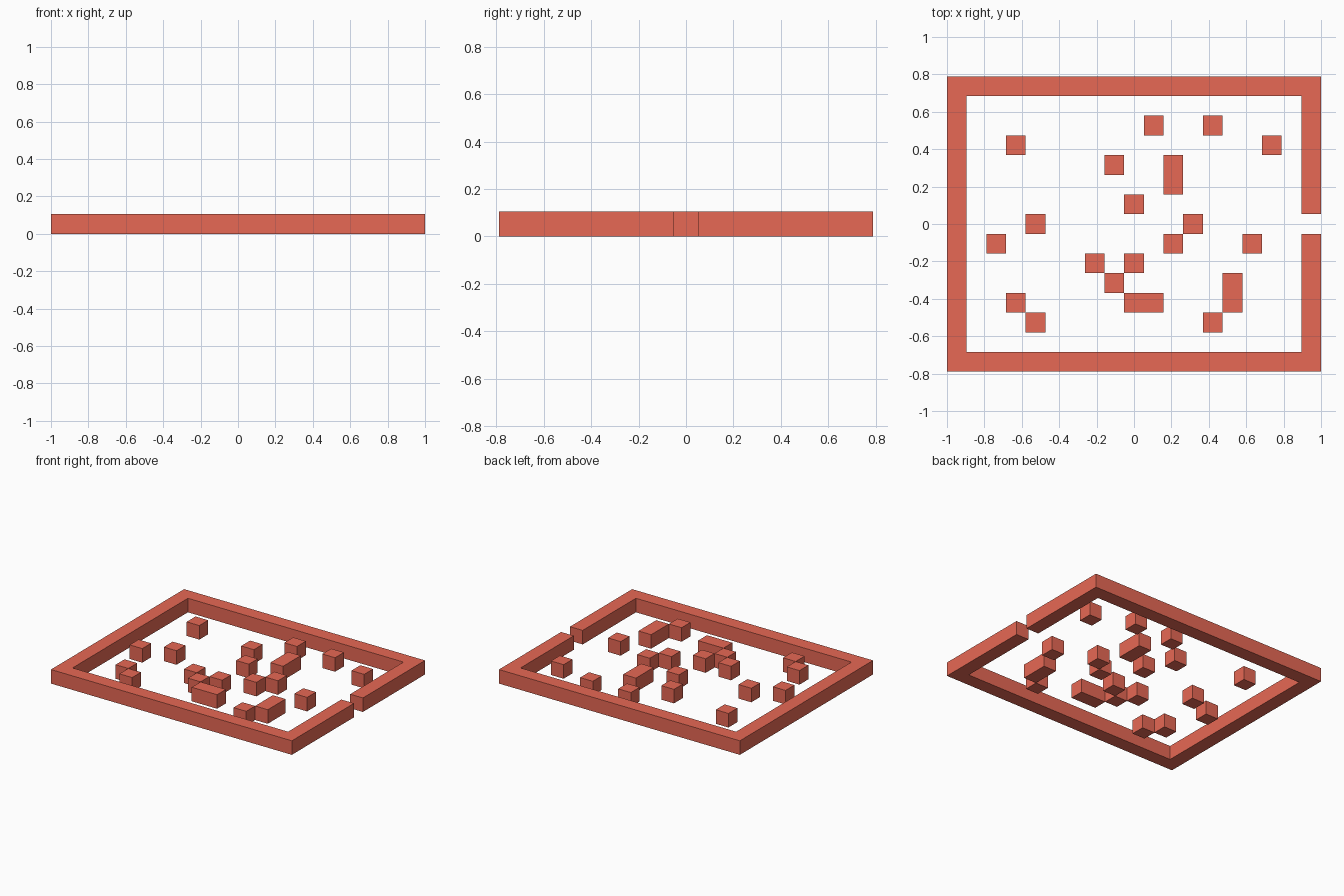
import bpy, bmesh

if "Cube" in bpy.data.objects:
    bpy.data.objects.remove(bpy.data.objects["Cube"])

C = 2 / 19  # grid cell: the maze is 19 x 15 cells, one cell high

red = bpy.data.materials.new("red")
red.diffuse_color = (0.8, 0.14, 0.09, 1)
red.use_nodes = True
red.node_tree.nodes["Principled BSDF"].inputs["Base Color"].default_value = red.diffuse_color


def prism(name, outline):
    """Extrude a plan outline, given in cells, one cell upwards from z = 0."""
    bm = bmesh.new()
    base = bm.faces.new([bm.verts.new((x * C, y * C, 0)) for x, y in outline])
    top = bmesh.ops.extrude_face_region(bm, geom=[base])["geom"]
    bmesh.ops.translate(bm, vec=(0, 0, C),
                        verts=[v for v in top if isinstance(v, bmesh.types.BMVert)])
    bmesh.ops.recalc_face_normals(bm, faces=bm.faces)
    mesh = bpy.data.meshes.new(name)
    bm.to_mesh(mesh)
    bm.free()
    mesh.materials.append(red)
    obj = bpy.data.objects.new(name, mesh)
    bpy.context.collection.objects.link(obj)


def block(name, i, j, w=1, d=1):
    """Block whose lower-left cell is (i, j), w cells wide and d cells deep."""
    x, y = i - 0.5, j - 0.5
    prism(name, [(x, y), (x + w, y), (x + w, y + d), (x, y + d)])


# Border wall with a one-cell doorway in the right side
prism("border_wall", [
    (9.5, 0.5), (9.5, 7.5), (-9.5, 7.5), (-9.5, -7.5), (9.5, -7.5), (9.5, -0.5),
    (8.5, -0.5), (8.5, -6.5), (-8.5, -6.5), (-8.5, 6.5), (8.5, 6.5), (8.5, 0.5)])

# Single-cell obstacles
cells = [(1, 5), (4, 5), (-6, 4), (7, 4), (-1, 3), (0, 1), (-5, 0), (3, 0),
         (-7, -1), (2, -1), (6, -1), (-2, -2), (0, -2), (-1, -3),
         (-6, -4), (-5, -5), (4, -5)]
for n, (i, j) in enumerate(cells, 1):
    block(f"obstacle_block_{n:02d}", i, j)

# Two-cell obstacles
block("long_block_upper", 2, 2, d=2)
block("long_block_lower", 0, -4, w=2)
block("long_block_right", 5, -4, d=2)
